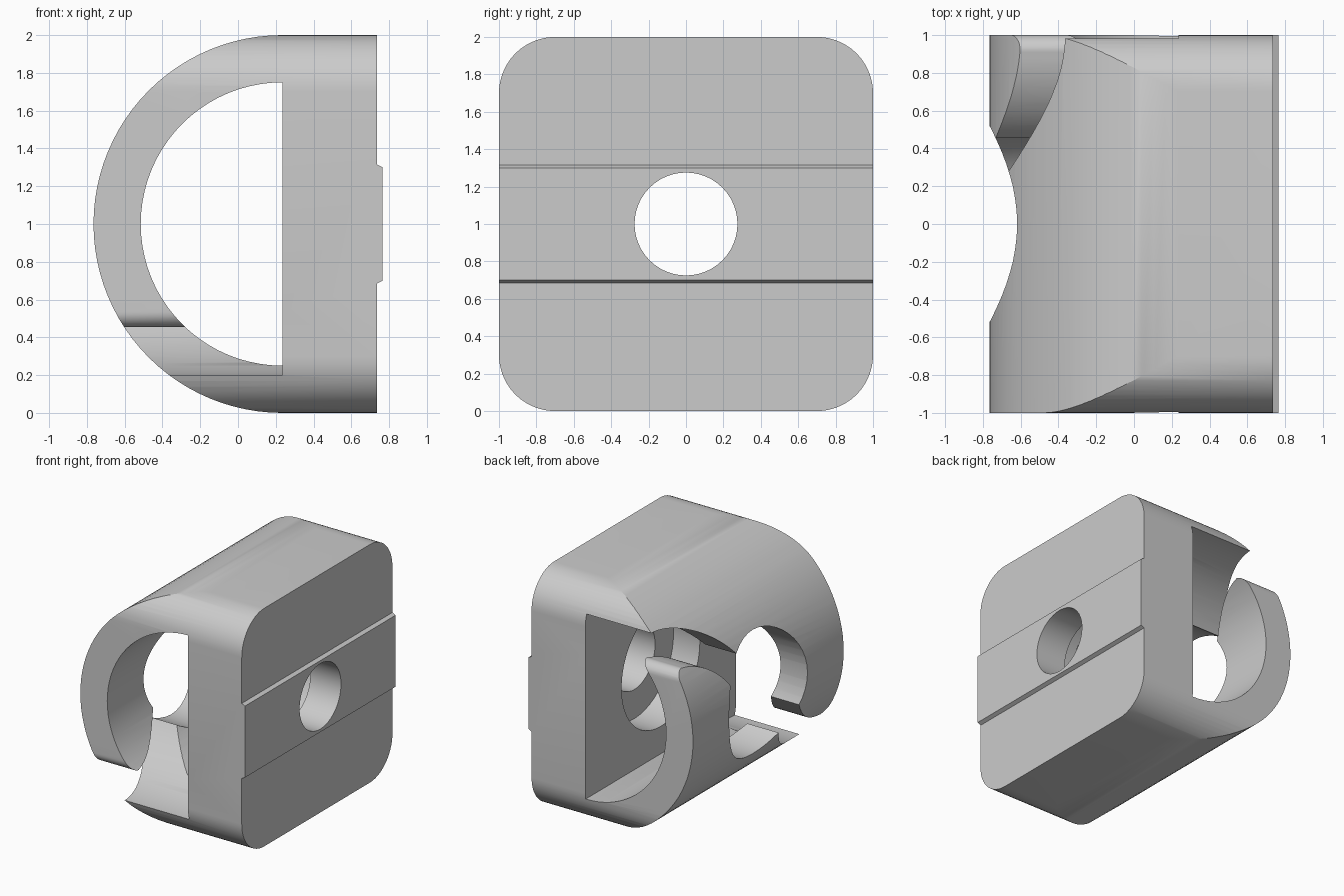
import bpy, bmesh, math
from mathutils import Vector

if "Cube" in bpy.data.objects:
    bpy.data.objects.remove(bpy.data.objects["Cube"], do_unlink=True)

FACE_X = 0.235   # inner face of the plate and centre of the round hooks
MID_Z = 1.0

grey = bpy.data.materials.new("plain_grey")
grey.use_nodes = True
grey.diffuse_color = (0.6, 0.6, 0.6, 1)
grey.node_tree.nodes["Principled BSDF"].inputs["Base Color"].default_value = grey.diffuse_color


def arc(cu, cv, r, start, end, steps):
    """Points along an arc, angles in degrees."""
    angles = [math.radians(start + (end - start) * i / steps) for i in range(steps + 1)]
    return [(cu + r * math.cos(a), cv + r * math.sin(a)) for a in angles]


def prism(name, profile, axis, low, high):
    """Extrude a closed profile: (x, z) along y, or (y, z) along x."""
    bm = bmesh.new()
    place = (lambda u, v: (u, low, v)) if axis == "y" else (lambda u, v: (low, u, v))
    face = bm.faces.new([bm.verts.new(place(u, v)) for u, v in profile])
    shift = Vector((0, high - low, 0)) if axis == "y" else Vector((high - low, 0, 0))
    moved = bmesh.ops.extrude_face_region(bm, geom=[face])["geom"]
    bmesh.ops.translate(bm, vec=shift, verts=[g for g in moved if isinstance(g, bmesh.types.BMVert)])
    bmesh.ops.recalc_face_normals(bm, faces=bm.faces)
    mesh = bpy.data.meshes.new(name)
    bm.to_mesh(mesh)
    bm.free()
    mesh.materials.append(grey)
    obj = bpy.data.objects.new(name, mesh)
    bpy.context.collection.objects.link(obj)
    return obj


def combine(target, cutter, operation):
    """Apply a boolean and remove the helper."""
    cutter.hide_render = True
    mod = target.modifiers.new("cut", "BOOLEAN")
    mod.operation, mod.solver, mod.object = operation, "EXACT", cutter
    bpy.context.view_layer.objects.active = target
    bpy.ops.object.modifier_apply(modifier=mod.name)
    bpy.data.objects.remove(cutter, do_unlink=True)


# Body: D-shaped side profile with a chamfered ridge on the flat side
ridge = [(0.735, 0.685), (0.765, 0.7), (0.765, 1.3), (0.735, 1.315)]
outline = arc(FACE_X, MID_Z, 1, 90, 270, 48) + [(0.735, 0)] + ridge + [(0.735, 2)]
body = prism("double_hook_body", outline, "y", -1, 1)

# Rounded corners seen from the flat side
corners = []
for sy, sz, start in ((1, 1, 0), (-1, 1, 90), (-1, -1, 180), (1, -1, 270)):
    corners += arc(sy * 0.7, MID_Z + sz * 0.7, 0.3, start, start + 90, 14)
combine(body, prism("corner_shape", corners, "x", -1.2, 1.2), "INTERSECT")

# Cavity inside the hooks
cavity = arc(FACE_X, MID_Z, 0.75, 90, 270, 40)
combine(body, prism("cavity_cutter", cavity, "y", -1.3, 1.3), "DIFFERENCE")

# Central opening with its counterbore, then the bolt hole
for name, radius, low, high in (("opening_cutter", 0.52, -1.3, 0.48), ("bolt_cutter", 0.275, 0.1, 1)):
    circle = arc(0, MID_Z, radius, 0, 360, 48)[:-1]
    combine(body, prism(name, circle, "x", low, high), "DIFFERENCE")

# Curved slots that free the two hook tips, with rounded tip corners
slot = arc(1, 0.9, 0.9, 165, 90, 28) + [(1.2, 1.8), (1.2, 1.466)]
slot += arc(0.92, 1.466, 0.08, 0, 90, 8) + arc(1, 0.9, 0.65, 98, 165, 24)
for side in (1, -1):
    turned = [(side * y, MID_Z + side * (z - MID_Z)) for y, z in slot]
    combine(body, prism("slot_cutter", turned, "x", -1.3, FACE_X), "DIFFERENCE")

# Smooth curved walls with sharp edges
bpy.ops.object.select_all(action="DESELECT")
body.select_set(True)
bpy.context.view_layer.objects.active = body
bpy.ops.object.shade_smooth_by_angle(angle=math.radians(25))
